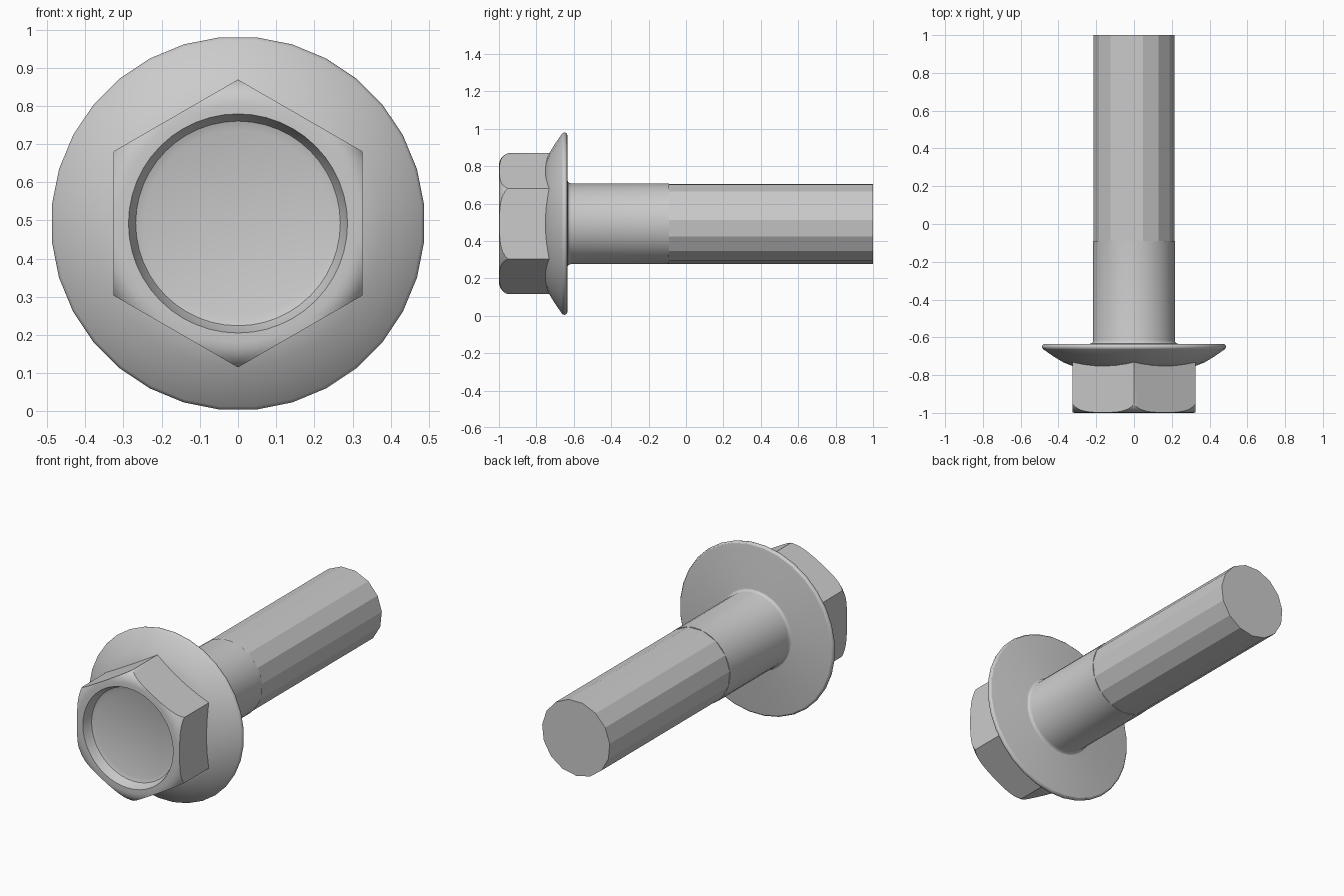
import bpy, bmesh
from math import sin, cos, pi, radians

if "Cube" in bpy.data.objects:
    bpy.data.objects.remove(bpy.data.objects["Cube"])

CZ = 0.492  # height of the bolt axis


def lathe(name, profile, sides, start=0.0):
    """Closed solid turned around the y axis from (radius, y) points."""
    bm = bmesh.new()
    rings = []
    for r, y in profile:
        angles = [start + 2 * pi * i / sides for i in range(sides)]
        rings.append([bm.verts.new((r * cos(a), y, CZ + r * sin(a))) for a in angles])
    for a, b in zip(rings, rings[1:]):
        for i in range(sides):
            j = (i + 1) % sides
            bm.faces.new((a[i], a[j], b[j], b[i]))
    bm.faces.new(rings[0])
    bm.faces.new(rings[-1])
    bmesh.ops.recalc_face_normals(bm, faces=bm.faces)
    mesh = bpy.data.meshes.new(name)
    bm.to_mesh(mesh)
    bm.free()
    obj = bpy.data.objects.new(name, mesh)
    bpy.context.collection.objects.link(obj)
    return obj


def activate(obj):
    bpy.ops.object.select_all(action='DESELECT')
    obj.select_set(True)
    bpy.context.view_layer.objects.active = obj


def arc(cr, cy, rad, a0, a1, n):
    """Arc points (radius, y) between two angles in degrees."""
    steps = [radians(a0 + (a1 - a0) * i / n) for i in range(n + 1)]
    return [(cr + rad * cos(t), cy + rad * sin(t)) for t in steps]


# Head: turned blank with a dished recess and rounded front rim
recess = [(0.245, -0.94), (0.268, -0.948), (0.276, -0.965), (0.287, -1.0)]
rim = arc(0.312, -0.932, 0.068, -90, 0, 6)
head = lathe("hex_head", recess + rim + [(0.40, -0.90), (0.40, -0.70)], 48)

# Trim the blank to a hexagon
hexagon = lathe("hex_cutter", [(0.377, -1.2), (0.377, -0.5)], 6, pi / 2)
hexagon.hide_render = True
mod = head.modifiers.new("hex", 'BOOLEAN')
mod.operation = 'INTERSECT'
mod.solver = 'EXACT'
mod.object = hexagon
activate(head)
bpy.ops.object.modifier_apply(modifier=mod.name)
bpy.data.objects.remove(hexagon)

# Flange: domed washer with a rounded edge and a fillet into the smooth shank
dome = [(0.25, -0.765), (0.327, -0.752), (0.377, -0.732), (0.43, -0.70)]
edge = arc(0.474, -0.650, 0.016, -60, 90, 5)
fillet = arc(0.235, -0.616, 0.018, 270, 180, 3)
flange = lathe("flange_and_shank", dome + edge + fillet + [(0.217, -0.09)], 32, pi / 32)

for part in (head, flange):
    activate(part)
    bpy.ops.object.shade_smooth_by_angle(angle=radians(30))

# Faceted lower shank
lathe("threaded_shank", [(0.216, -0.09), (0.216, 1.0)], 15, pi / 2 + 0.2)
